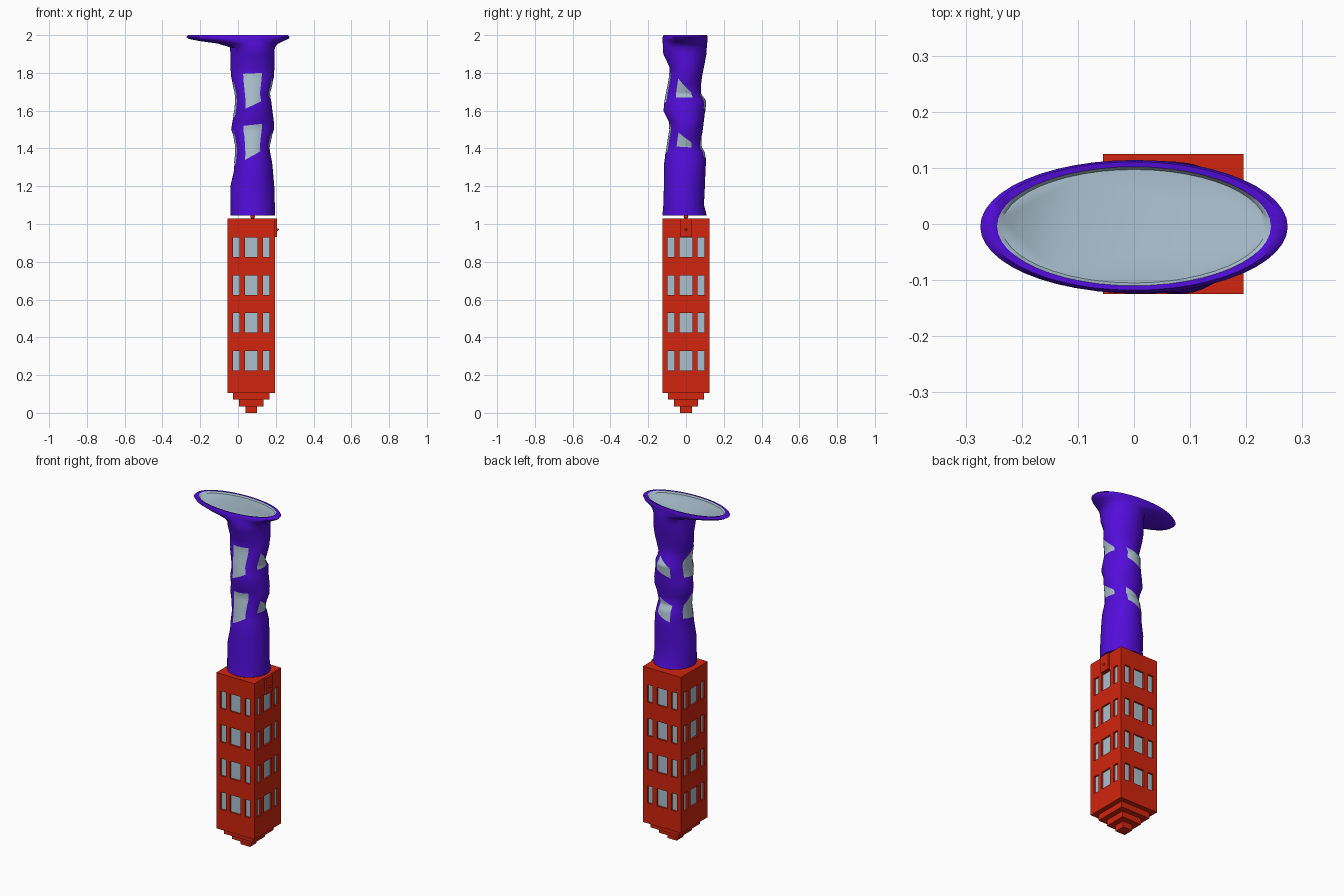
import bpy, bmesh, math
from mathutils import Matrix, Vector

if "Cube" in bpy.data.objects:
    bpy.data.objects.remove(bpy.data.objects["Cube"])


def material(name, rgb):
    m = bpy.data.materials.new(name)
    m.diffuse_color = (*rgb, 1)
    m.use_nodes = True
    m.node_tree.nodes["Principled BSDF"].inputs["Base Color"].default_value = m.diffuse_color
    return m


RED = material("brick red", (0.64, 0.018, 0.004))
PURPLE = material("violet", (0.085, 0.004, 0.70))
GLASS = material("pale blue glass", (0.40, 0.53, 0.62))
CX = 0.07                                    # tower axis


def finish(bm, name, mats, smooth=False):
    me = bpy.data.meshes.new(name)
    bm.to_mesh(me)
    bm.free()
    ob = bpy.data.objects.new(name, me)
    bpy.context.collection.objects.link(ob)
    for m in mats:
        me.materials.append(m)
    if smooth:
        bpy.context.view_layer.objects.active = ob
        ob.select_set(True)
        bpy.ops.object.shade_smooth_by_angle(angle=math.radians(50))
        ob.select_set(False)
    return ob


def box(name, centre, size, mat):
    bm = bmesh.new()
    bmesh.ops.create_cube(bm, size=1, matrix=Matrix.Translation(centre) @ Matrix.Diagonal((*size, 1)))
    return finish(bm, name, [mat])


def ball(name, centre, r, mat):
    bm = bmesh.new()
    bmesh.ops.create_uvsphere(bm, u_segments=12, v_segments=8, radius=r, matrix=Matrix.Translation(centre))
    return finish(bm, name, [mat], True)


# Tower: four walls as grids, window cells pushed inward
us = [-0.125, -0.097, -0.062, -0.034, 0.034, 0.062, 0.097, 0.125]
zs = [0.105]
for i in range(4):
    zs += [0.225 + 0.2 * i, 0.328 + 0.2 * i]
zs.append(1.03)
bm = bmesh.new()
windows = []
for side in range(4):
    rot = Matrix.Translation((CX, 0, 0)) @ Matrix.Rotation(side * math.pi / 2, 4, 'Z')
    grid = [[bm.verts.new(rot @ Vector((u, -0.125, z))) for u in us] for z in zs]
    for j in range(len(zs) - 1):
        for i in range(len(us) - 1):
            f = bm.faces.new((grid[j][i], grid[j][i + 1], grid[j + 1][i + 1], grid[j + 1][i]))
            if i % 2 and j % 2:
                windows.append(f)
bmesh.ops.remove_doubles(bm, verts=bm.verts, dist=1e-5)
bmesh.ops.holes_fill(bm, edges=[e for e in bm.edges if e.is_boundary], sides=0)
bmesh.ops.recalc_face_normals(bm, faces=bm.faces)
bmesh.ops.inset_individual(bm, faces=windows, thickness=0.0002, depth=-0.01)
for f in windows:
    f.material_index = 1
finish(bm, "tower", [RED, GLASS])

# Stepped foot
for n, (z0, z1, half) in enumerate([(0, 0.037, 0.031), (0.035, 0.072, 0.064), (0.07, 0.105, 0.096)]):
    box(f"foot_step_{n + 1}", (CX, 0, (z0 + z1) / 2), (2 * half, 2 * half, z1 - z0), RED)

# Latch and top knob
box("latch_plate", (0.2, 0, 0.98), (0.012, 0.06, 0.098), RED)
ball("latch_knob", (0.209, 0, 0.97), 0.007, RED)
ball("top_knob", (0.077, 0, 1.038), 0.012, RED)

# Wavy column: z, left, right, front, back extents
ROWS = [
    (1.045, -.040, .195, -.125, .110), (1.10, -.040, .195, -.120, .095),
    (1.20, -.040, .192, -.117, .100), (1.28, -.022, .185, -.117, .103),
    (1.33, -.018, .180, -.115, .106), (1.38, -.013, .170, -.106, .097),
    (1.41, -.013, .166, -.101, .080), (1.46, -.022, .177, -.093, .082),
    (1.50, -.036, .190, -.086, .089), (1.54, -.030, .190, -.090, .094),
    (1.60, -.018, .182, -.120, .101), (1.65, -.013, .176, -.112, .105),
    (1.69, -.015, .167, -.105, .080), (1.74, -.028, .181, -.095, .080),
    (1.78, -.036, .190, -.088, .085), (1.83, -.040, .193, -.087, .095),
    (1.90, -.040, .193, -.120, .108), (1.935, -.043, .195, -.123, .110),
    (1.955, -.105, .212, -.123, .112), (1.968, -.20, .24, -.124, .113),
    (1.98, -.26, .266, -.124, .114), (1.99, -.274, .274, -.123, .114),
    (2.0, -.263, .263, -.118, .111)]


def column_point(z, a, out=0.0):
    for lo, hi in zip(ROWS, ROWS[1:]):
        if z <= hi[0]:
            break
    t = (z - lo[0]) / (hi[0] - lo[0])
    _, l, r, f, b = [p + (q - p) * t for p, q in zip(lo, hi)]
    return Vector(((l + r) / 2 + ((r - l) / 2 + out) * math.cos(a),
                   (f + b) / 2 + ((b - f) / 2 + out) * math.sin(a), z))


N = 48
bm = bmesh.new()
rings = [[bm.verts.new(column_point(r[0], 2 * math.pi * k / N)) for k in range(N)] for r in ROWS]
# Inner lip and recessed pale top
for z, rx, ry in [(1.999, 0.244, 0.106), (1.99, 0.236, 0.101)]:
    rings.append([bm.verts.new((rx * math.cos(2 * math.pi * k / N),
                                -0.004 + ry * math.sin(2 * math.pi * k / N), z)) for k in range(N)])
for n, (p, q) in enumerate(zip(rings, rings[1:])):
    for k in range(N):
        f = bm.faces.new((p[k], p[(k + 1) % N], q[(k + 1) % N], q[k]))
        f.material_index = int(n == len(rings) - 2)
bm.faces.new(rings[-1]).material_index = 1
bm.faces.new(rings[0][::-1])
finish(bm, "wavy_column", [PURPLE, GLASS], True)

# Panes on the column: bottom left, bottom right, top left, top right heights
PANES = {"front": (-90, [(1.61, 1.65, 1.795, 1.80), (1.34, 1.385, 1.52, 1.53)]),
         "right": (0, [(1.67, 1.67, 1.77, 1.695), (1.41, 1.405, 1.485, 1.43)]),
         "back": (90, [(1.615, 1.58, 1.69, 1.645), (1.36, 1.32, 1.445, 1.41)]),
         "left": (180, [(1.58, 1.565, 1.675, 1.755), (1.335, 1.315, 1.41, 1.495)])}
for side, (deg, panes) in PANES.items():
    for n, (bl, br, tl, tr) in enumerate(panes):
        bm = bmesh.new()
        I, J = 8, 12
        grid = []
        for j in range(J + 1):
            row = []
            for i in range(I + 1):
                s, v = i / I, j / J
                z = (bl + (br - bl) * s) * (1 - v) + (tl + (tr - tl) * s) * v
                row.append(bm.verts.new(column_point(z, math.radians(deg) + (s - 0.5) * 0.88, 0.002)))
            grid.append(row)
        for j in range(J):
            for i in range(I):
                bm.faces.new((grid[j][i], grid[j][i + 1], grid[j + 1][i + 1], grid[j + 1][i]))
        finish(bm, f"{side}_pane_{n + 1}", [GLASS], True)
